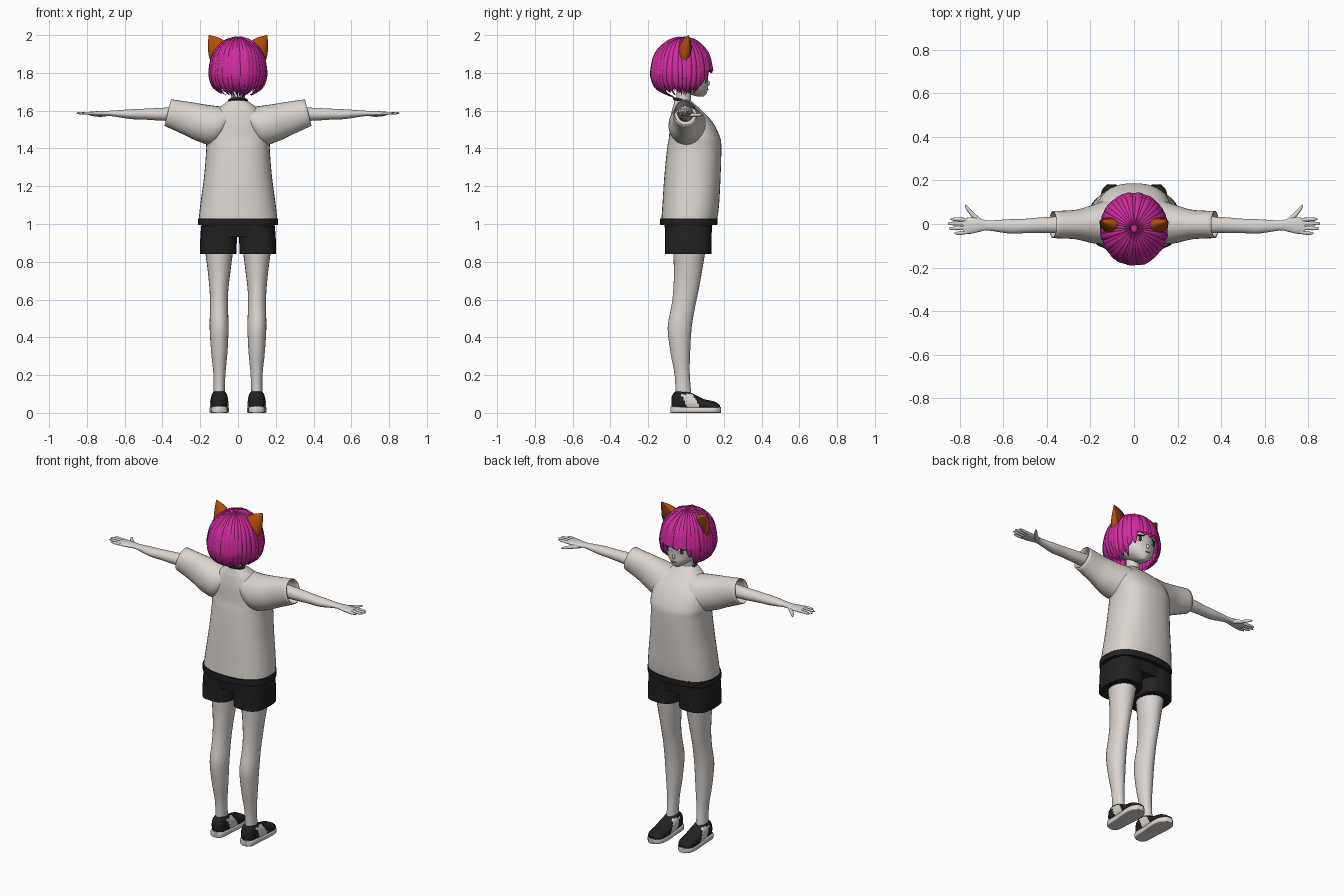
import bpy, bmesh, math, random
from mathutils import Vector

random.seed(4)
if "Cube" in bpy.data.objects:
    bpy.data.objects.remove(bpy.data.objects["Cube"])


def material(name, r, g, b):
    m = bpy.data.materials.new(name)
    m.use_nodes = True
    m.diffuse_color = (r, g, b, 1)
    m.node_tree.nodes["Principled BSDF"].inputs["Base Color"].default_value = (r, g, b, 1)
    return m


skin = material("pale skin", .70, .66, .63)
cloth = material("off white cloth", .70, .66, .62)
black = material("black fabric", .015, .015, .016)
pink = material("magenta hair", .62, .025, .34)
orange = material("burnt orange", .45, .075, .002)
brown = material("dark brown", .16, .03, .008)
white = material("white", .8, .8, .8)
dark = material("dark iris", .03, .035, .03)
lip = material("lip rose", .4, .16, .15)


def along(axis, rows):
    """Rings across an axis; row = position, then low and high of the next two axes."""
    rings = []
    for pos, a0, a1, b0, b1 in rows:
        c, u, v = Vector(), Vector(), Vector()
        a, b = (axis + 1) % 3, (axis + 2) % 3
        c[axis], c[a], c[b] = pos, (a0 + a1) / 2, (b0 + b1) / 2
        u[a], v[b] = (a1 - a0) / 2, (b1 - b0) / 2
        rings.append((c, u, v))
    return rings


def upright(rows):
    """Rings centred on x = 0; row = height, half width, back y, front y."""
    return along(2, [(z, -w, w, b, f) for z, w, b, f in rows])


def blend(p, q, r, s, t):
    return q + (r - p) * (t / 2) + (p * 2 - q * 5 + r * 4 - s) * (t * t / 2) \
        + (q * 3 - p - r * 3 + s) * (t ** 3 / 2)


def loft(bm, rings, n=24, power=2, steps=4, cap=True, side=1):
    """Skin smoothly interpolated superellipse rings."""
    last, dense = len(rings) - 1, []
    for i in range(last):
        near = [rings[min(max(i + k, 0), last)] for k in (-1, 0, 1, 2)]
        for t in range(steps):
            dense.append([blend(*[x[k] for x in near], t / steps) for k in range(3)])
    dense.append(rings[-1])
    loops = []
    for c, u, v in dense:
        loop = []
        for j in range(n):
            a = math.tau * j / n
            e = [math.copysign(abs(w) ** (2 / power), w) for w in (math.cos(a), math.sin(a))]
            p = c + u * e[0] + v * e[1]
            loop.append(bm.verts.new((p.x * side, p.y, p.z)))
        loops.append(loop)
    for lo, hi in zip(loops, loops[1:]):
        for j in range(n):
            k = (j + 1) % n
            bm.faces.new((lo[j], lo[k], hi[k], hi[j]))
    if cap:
        bm.faces.new(loops[0])
        bm.faces.new(loops[-1])


def finish(name, bm, mats, rule=None, angle=50):
    bmesh.ops.recalc_face_normals(bm, faces=bm.faces)
    for f in bm.faces:
        f.smooth = True
        f.material_index = rule(f) if rule else 0
    me = bpy.data.meshes.new(name)
    bm.to_mesh(me)
    bm.free()
    ob = bpy.data.objects.new(name, me)
    bpy.context.collection.objects.link(ob)
    for m in mats:
        me.materials.append(m)
    bpy.ops.object.select_all(action='DESELECT')
    ob.select_set(True)
    bpy.context.view_layer.objects.active = ob
    bpy.ops.object.shade_smooth_by_angle(angle=math.radians(angle))
    return ob


def part(name, rings, mats, rule=None, **kw):
    bm = bmesh.new()
    loft(bm, rings, **kw)
    return finish(name, bm, mats, rule)


def plate(name, loc, size, mat, turn=0, roll=0):
    bpy.ops.mesh.primitive_uv_sphere_add(segments=16, ring_count=8, location=loc, rotation=(0, roll, turn))
    ob = bpy.context.object
    ob.name, ob.scale = name, size
    ob.data.materials.append(mat)
    bpy.ops.object.shade_smooth()


# Head, neck and face
part("head", upright([
    (1.675, .015, .06, .095), (1.69, .04, .01, .108), (1.72, .075, -.05, .116),
    (1.76, .1, -.09, .116), (1.82, .115, -.12, .12), (1.88, .115, -.13, .115),
    (1.94, .08, -.1, .07), (1.965, .03, -.05, .03)]), [skin], n=32)
part("neck", upright([(1.58, .045, -.06, .03), (1.65, .037, -.05, .025), (1.73, .038, -.05, .03)]), [skin])
plate("nose", (0, .116, 1.745), (.008, .012, .014), skin)
plate("mouth", (0, .1155, 1.712), (.016, .004, .003), lip)

# Shirt body, hem and collar
part("shirt_body", upright([
    (1.025, .208, -.13, .165), (1.1, .2, -.125, .175), (1.25, .18, -.115, .183),
    (1.4, .168, -.1, .187), (1.46, .172, -.09, .18), (1.54, .16, -.085, .14),
    (1.6, .115, -.075, .085), (1.635, .075, -.065, .045), (1.655, .045, -.06, .025)]),
    [cloth], n=40, power=2.4)
part("shirt_hem", upright([(.995, .212, -.137, .165), (1.03, .212, -.137, .168)]), [black], n=40, power=2.4)
bpy.ops.mesh.primitive_torus_add(major_radius=.046, minor_radius=.008, major_segments=32, minor_segments=8,
                                 location=(0, -.018, 1.652), rotation=(-.25, 0, 0))
collar = bpy.context.object
collar.name = "collar"
collar.data.materials.append(black)
bpy.ops.object.shade_smooth()

# Shorts waist
part("shorts_hips", upright([(.93, .19, -.105, .13), (1.0, .195, -.115, .14)]), [black], power=2.6)


def shoe_colour(f):
    c = f.calc_center_median()
    slant = c.y + (c.z - .05) * .6
    return 1 if .0 < slant < .062 and c.z < .1 else 0


for side, label in ((1, "left"), (-1, "right")):
    # Sleeve with slanted open cuff
    sleeve = along(0, [(.03, -.06, .05, 1.5, 1.635), (.1, -.09, .11, 1.42, 1.622),
                       (.18, -.09, .09, 1.435, 1.63), (.27, -.07, .065, 1.475, 1.645),
                       (.372, -.065, .06, 1.52, 1.66)])
    sleeve = [(c, u, v + Vector((-.25 * v.z, 0, 0))) for c, u, v in sleeve]
    ob = part(label + "_sleeve", sleeve, [cloth], n=28, cap=False, side=side)
    thick = ob.modifiers.new("thickness", 'SOLIDIFY')
    thick.thickness, thick.offset = .006, -1

    # Arm and palm
    part(label + "_arm", along(0, [
        (.2, -.045, .04, 1.54, 1.625), (.4, -.042, .032, 1.547, 1.615),
        (.5, -.042, .024, 1.553, 1.61), (.57, -.044, .022, 1.556, 1.607),
        (.67, -.03, .016, 1.571, 1.6), (.71, -.036, .026, 1.572, 1.598),
        (.75, -.045, .03, 1.573, 1.597), (.785, -.044, .026, 1.576, 1.594)]), [skin], side=side)

    # Fingers and thumb
    bm = bmesh.new()
    for y, tip in ((-.037, .825), (-.018, .85), (.002, .855), (.019, .842)):
        fan = y * 1.15
        loft(bm, along(0, [(.765, y - .009, y + .009, 1.577, 1.594),
                           (tip - .02, fan - .008, fan + .008, 1.58, 1.594),
                           (tip, fan - .003, fan + .003, 1.584, 1.589)]), n=10, side=side)
    loft(bm, along(0, [(.7, -.01, .02, 1.568, 1.592), (.735, .02, .052, 1.567, 1.587),
                       (.765, .058, .082, 1.57, 1.585), (.777, .08, .09, 1.574, 1.58)]), n=10, side=side)
    finish(label + "_fingers", bm, [skin])

    # Shorts leg and bare leg
    part(label + "_shorts_leg", along(2, [(.84, .008, .202, -.112, .135), (.92, .006, .2, -.11, .135),
                                          (.99, .004, .195, -.11, .138)]),
         [black], power=2.8, side=side)
    part(label + "_leg", along(2, [
        (.08, .07, .13, -.055, .03), (.2, .067, .13, -.06, .02), (.32, .056, .142, -.082, .022),
        (.45, .05, .15, -.097, .03), (.56, .053, .148, -.078, .048), (.64, .052, .15, -.068, .065),
        (.75, .04, .16, -.064, .085), (.9, .02, .18, -.07, .11)]), [skin], side=side)

    # Shoe upper with pale side band, and sole
    part(label + "_shoe", along(1, [
        (-.078, .03, .08, .085, .11), (-.06, .01, .11, .062, .135), (-.02, .01, .122, .055, .142),
        (.03, .01, .105, .052, .146), (.09, .01, .075, .05, .149), (.15, .01, .06, .055, .147),
        (.18, .02, .042, .08, .125)]), [black, cloth], rule=shoe_colour, power=2.6, side=side, steps=6)
    part(label + "_sole", along(1, [
        (-.081, .0, .034, .08, .118), (-.06, 0, .034, .058, .14), (.02, 0, .03, .052, .146),
        (.1, 0, .03, .047, .152), (.155, 0, .03, .055, .148), (.184, 0, .03, .085, .122)]),
        [cloth], power=7, side=side)

    # Pointed animal ear, darker inside
    base, tip = Vector((.104, -.008, 1.912)), Vector((.155, .014, 1.999))
    ear = [(base.lerp(tip, t), Vector((.043, 0, -.045)) * w, Vector((0, .036, 0)) * w)
           for t, w in ((0, 1), (.3, .86), (.65, .5), (1, .03))]
    part(label + "_ear", ear, [orange, brown], rule=lambda f: int(f.normal.y > .8), side=side)

    # Eye: white, iris, lash and brow
    turn = -side * .45
    out = Vector((side * .43, .9, 0))
    eye = Vector((side * .046, .107, 1.785))
    plate(label + "_eye_white", eye, (.023, .004, .018), white, turn)
    plate(label + "_iris", eye + out * .002, (.012, .004, .017), dark, turn)
    plate(label + "_lash", eye + out * .002 + Vector((0, 0, .018)), (.026, .004, .004), black, turn, side * .12)
    plate(label + "_brow", eye + Vector((0, .002, .04)), (.022, .004, .003), pink, turn)


# Bobbed hair: a surface shared by the cap and the locks
def hair_end(a):
    a = abs(a)
    return 1.812 if a < .62 else 1.745 if a < .85 else 1.695 if a < 2.5 else 1.68


def hair_point(a, p, end, scale):
    phi = min(p / .6, 1) * math.pi / 2
    drop = max(p - .6, 0) / .4 * (1.82 - end)
    r = math.sin(phi) * scale * (1 - .4 * (drop / .13) ** 4)
    depth = .157 if abs(a) < math.pi / 2 else .163
    return Vector((math.sin(a) * r * .148, -.02 + math.cos(a) * r * depth,
                   1.82 + .165 * scale * math.cos(phi) - drop))


bm = bmesh.new()
count, levels = 64, 18
grid = []
for i in range(count):
    a = math.tau * i / count - math.pi
    grid.append([bm.verts.new(hair_point(a, .02 + .95 * j / levels, hair_end(a) + .012, .96))
                 for j in range(levels + 1)])
for i in range(count):
    one, two = grid[i], grid[(i + 1) % count]
    for j in range(levels):
        bm.faces.new((one[j], one[j + 1], two[j + 1], two[j]))
bm.faces.new([col[0] for col in grid])
finish("hair_cap", bm, [pink])

bm = bmesh.new()
locks = 38
for layer in (.97, 1.0):
    for i in range(locks):
        a = math.tau * (i + layer * 16) / locks
        a = (a + math.pi) % math.tau - math.pi
        end = min(hair_end(a) + random.uniform(-.014, .014), 1.818)
        scale = layer + random.uniform(-.015, .015)
        sway = random.uniform(-.06, .06)
        rings = []
        for p in (.04, .2, .4, .6, .75, .9, 1):
            c = hair_point(a + sway * p * p, p, end, scale)
            radial = Vector((math.sin(a), math.cos(a), 0))
            normal = (c - Vector((0, -.02, 1.8))).normalized()
            spread = math.hypot(c.x, c.y + .02)
            width = spread * .125 * (1 - .93 * p ** 7)
            rings.append((c, Vector((radial.y, -radial.x, 0)) * width, normal * (.007 * (1 - .8 * p ** 7))))
        loft(bm, rings, n=8, steps=3)
finish("hair_locks", bm, [pink], angle=60)
